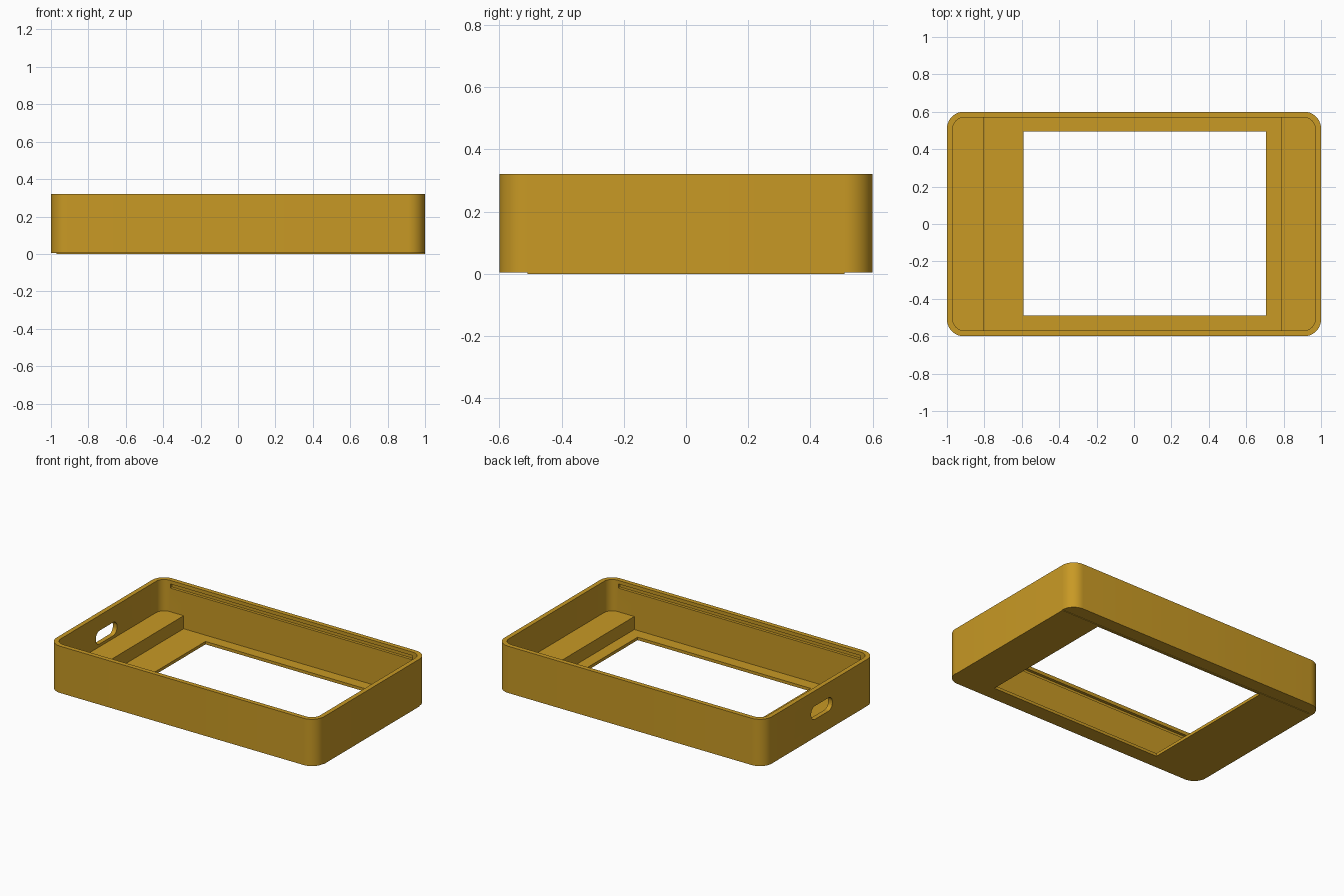
import bpy, bmesh, math
from mathutils import Matrix

if "Cube" in bpy.data.objects:
    bpy.data.objects.remove(bpy.data.objects["Cube"])

gold = bpy.data.materials.new("golden_yellow")
gold.diffuse_color = (0.58, 0.32, 0.018, 1)
gold.use_nodes = True
gold.node_tree.nodes["Principled BSDF"].inputs["Base Color"].default_value = gold.diffuse_color


def rounded_block(name, w, d, h, r, loc, rot=None, seg=10):
    """Rounded rectangle w x d extruded to height h, base centred on loc."""
    bm = bmesh.new()
    pts = []
    corners = ((1, 1), (-1, 1), (-1, -1), (1, -1))
    for i, (sx, sy) in enumerate(corners):
        cx, cy = sx * (w / 2 - r), sy * (d / 2 - r)
        if r == 0:
            pts.append((cx, cy))
            continue
        for k in range(seg + 1):
            a = math.pi / 2 * (i + k / seg)
            pts.append((cx + r * math.cos(a), cy + r * math.sin(a)))
    base = bm.faces.new([bm.verts.new((x, y, 0)) for x, y in pts])
    ext = bmesh.ops.extrude_face_region(bm, geom=[base])
    bmesh.ops.translate(bm, vec=(0, 0, h),
                        verts=[v for v in ext["geom"] if isinstance(v, bmesh.types.BMVert)])
    if rot:
        bm.transform(rot)
    bm.transform(Matrix.Translation(loc))
    bmesh.ops.recalc_face_normals(bm, faces=bm.faces)
    me = bpy.data.meshes.new(name)
    bm.to_mesh(me)
    bm.free()
    me.materials.append(gold)
    ob = bpy.data.objects.new(name, me)
    bpy.context.collection.objects.link(ob)
    return ob


def box(name, x0, x1, y0, y1, z0, z1):
    return rounded_block(name, x1 - x0, y1 - y0, z1 - z0, 0,
                         ((x0 + x1) / 2, (y0 + y1) / 2, z0))


def cut(target, cutters):
    """Subtract each cutter, then remove it."""
    bpy.context.view_layer.objects.active = target
    for c in cutters:
        m = target.modifiers.new("cut", "BOOLEAN")
        m.operation, m.solver, m.object = "DIFFERENCE", "EXACT", c
        bpy.ops.object.modifier_apply(modifier=m.name)
        bpy.data.objects.remove(c)


def window():
    return box("window_cutter", -0.59, 0.705, -0.49, 0.495, -0.1, 0.1)


# Case shell: rounded tray with a raised shelf at each end
case = rounded_block("case_shell", 2, 1.2, 0.316, 0.09, (0, 0, 0.004))
cutters = [
    rounded_block("cavity_cutter", 1.938, 1.138, 0.4, 0.06, (0, 0, 0.108)),
    box("floor_cutter", -0.805, 0.785, -0.569, 0.569, 0.02, 0.2),
    window(),
    # Rounded port through the left wall
    rounded_block("port_cutter", 0.09, 0.226, 0.2, 0.04, (-1.1, -0.022, 0.172),
                  Matrix.Rotation(math.pi / 2, 4, "Y")),
]
# Snap grooves along both long walls
for s in (-1, 1):
    ys = sorted((s * 0.5, s * 0.588))
    cutters.append(box("groove_cutter", -0.905, 0.905, ys[0], ys[1], 0.268, 0.296))
cut(case, cutters)

# Thin raised pad under the floor
pad = box("bottom_pad", -0.97, 1.0, -0.51, 0.51, 0, 0.006)
cut(pad, [window()])

for ob in (case, pad):
    bpy.ops.object.select_all(action="DESELECT")
    ob.select_set(True)
    bpy.context.view_layer.objects.active = ob
    bpy.ops.object.shade_smooth_by_angle(angle=math.radians(30))
